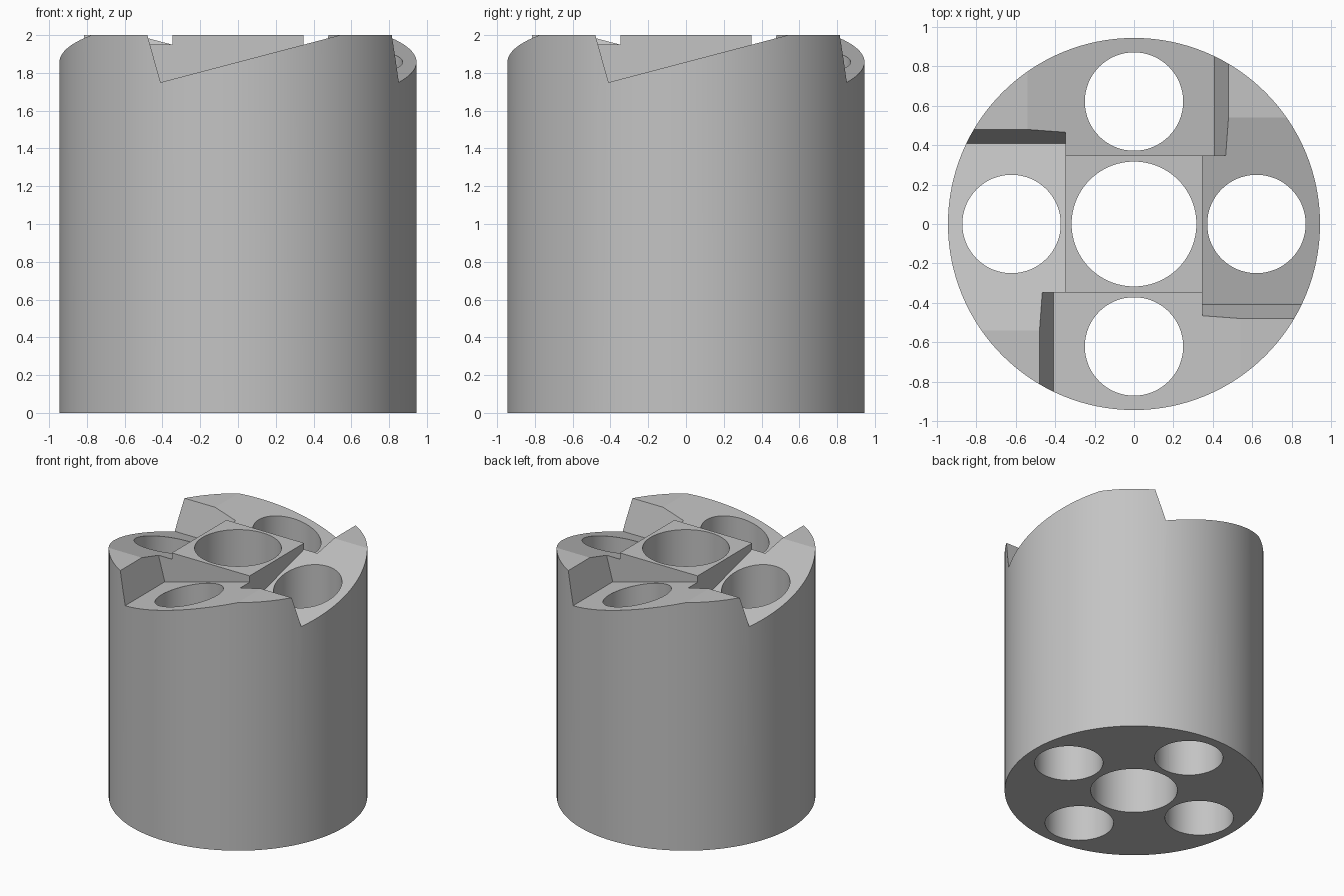
import bpy
import bmesh
import math
from mathutils import Matrix

HEIGHT = 2.0
RADIUS = 0.945
CORE = 0.347          # half width of the square centre
HOLE_OFFSET = 0.622

default = bpy.data.objects.get("Cube")
if default:
    bpy.data.objects.remove(default, do_unlink=True)

grey = bpy.data.materials.new("plain grey")
grey.use_nodes = True
colour = (0.55, 0.55, 0.55, 1)
grey.diffuse_color = colour
grey.node_tree.nodes["Principled BSDF"].inputs["Base Color"].default_value = colour


def cylinder(name, radius, bottom, top, x=0, y=0, sides=96):
    bpy.ops.mesh.primitive_cylinder_add(
        vertices=sides, radius=radius, depth=top - bottom,
        location=(x, y, (bottom + top) / 2))
    obj = bpy.context.object
    obj.name = name
    obj.data.materials.append(grey)
    return obj


def ramp_cutter(name, angle):
    """Sawtooth prism over the front edge, turned about the z axis."""
    profile = [(-0.41, 1.75), (0.92, 2.1), (-0.508, 2.1)]
    bm = bmesh.new()
    face = bm.faces.new([bm.verts.new((x, -CORE, z)) for x, z in profile])
    result = bmesh.ops.extrude_face_region(bm, geom=[face])
    moved = [v for v in result["geom"] if isinstance(v, bmesh.types.BMVert)]
    bmesh.ops.translate(bm, verts=moved, vec=(0, -0.7, 0))
    bmesh.ops.recalc_face_normals(bm, faces=bm.faces)
    bm.transform(Matrix.Rotation(angle, 4, "Z"))
    mesh = bpy.data.meshes.new(name)
    bm.to_mesh(mesh)
    bm.free()
    mesh.materials.append(grey)
    obj = bpy.data.objects.new(name, mesh)
    bpy.context.collection.objects.link(obj)
    return obj


# Main drum
body = cylinder("ratchet_body", RADIUS, 0, HEIGHT, sides=128)

# Centre bore, then a ramp and a bore on each of the four sides
cutters = [cylinder("centre_bore", 0.317, -0.2, 2.2)]
for i in range(4):
    angle = i * math.pi / 2
    cutters.append(ramp_cutter(f"ramp_cutter_{i}", angle))
    cutters.append(cylinder(f"side_bore_{i}", 0.25, -0.2, 2.2,
                            HOLE_OFFSET * math.sin(angle),
                            -HOLE_OFFSET * math.cos(angle), sides=64))

bpy.ops.object.select_all(action="DESELECT")
body.select_set(True)
bpy.context.view_layer.objects.active = body
for cutter in cutters:
    cutter.hide_render = True
    cut = body.modifiers.new(cutter.name, "BOOLEAN")
    cut.operation = "DIFFERENCE"
    cut.solver = "EXACT"
    cut.object = cutter
    bpy.ops.object.modifier_apply(modifier=cut.name)
    bpy.data.objects.remove(cutter, do_unlink=True)

# Round walls smooth, machined edges sharp
bpy.ops.object.shade_smooth_by_angle(angle=math.radians(12))
